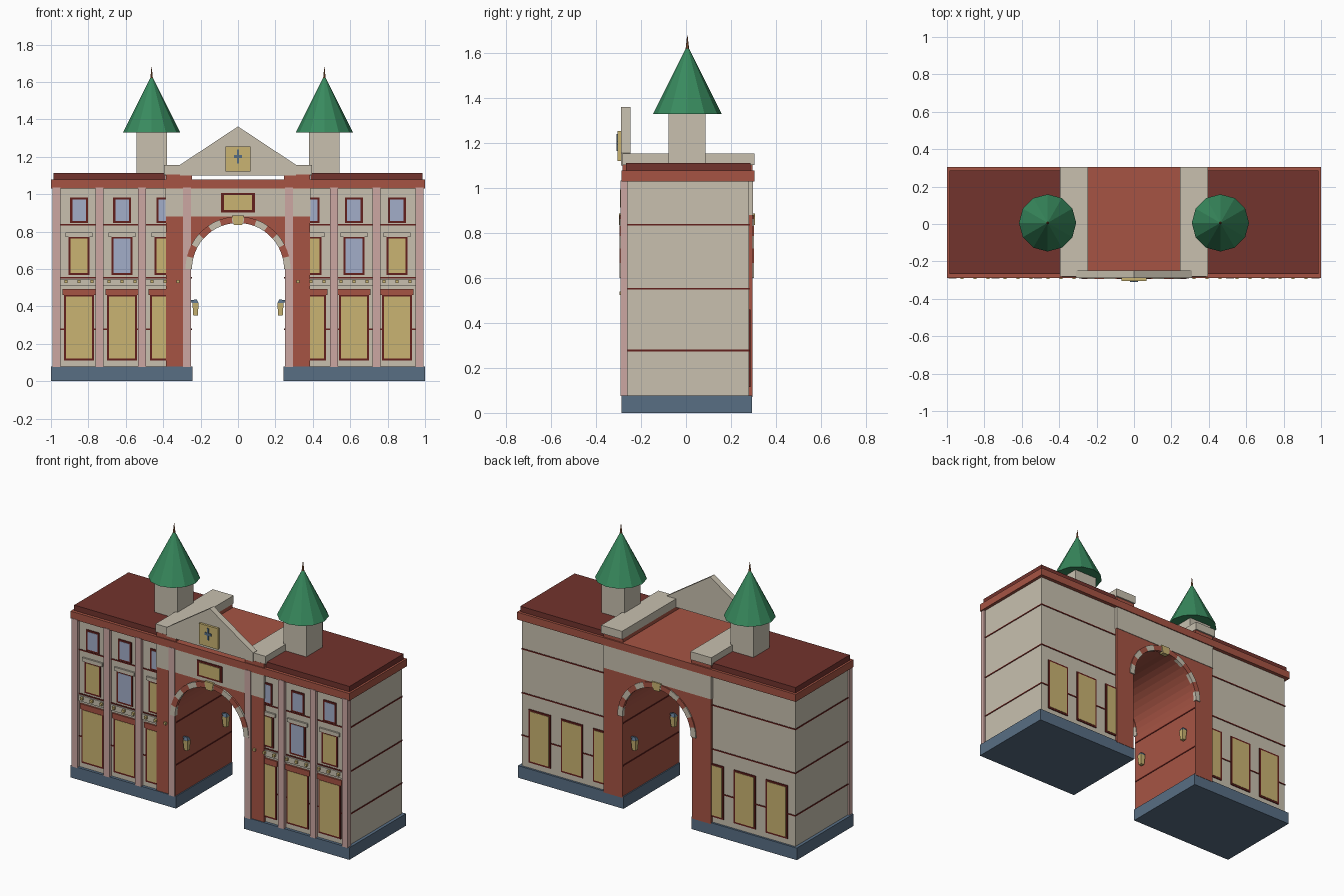
import bpy, bmesh, math
from mathutils import Matrix

if "Cube" in bpy.data.objects:
    bpy.data.objects.remove(bpy.data.objects["Cube"])


def material(name, rgb):
    lin = [((c / 255 + 0.055) / 1.055) ** 2.4 for c in rgb]
    m = bpy.data.materials.new(name)
    m.diffuse_color = (*lin, 1)
    m.use_nodes = True
    m.node_tree.nodes["Principled BSDF"].inputs["Base Color"].default_value = m.diffuse_color
    return m


BEIGE = material("beige_stone", (200, 192, 175))
PINK = material("pink_stone", (204, 167, 162))
BRICK = material("brick_red", (166, 84, 68))
ROOF = material("roof_red", (114, 51, 45))
MAROON = material("maroon_trim", (100, 32, 28))
SLATE = material("slate_blue", (88, 110, 132))
GOLD = material("gold", (202, 180, 114))
GLASS = material("glass_blue", (162, 174, 200))
GREEN = material("copper_green", (56, 138, 94))
BRONZE = material("bronze", (150, 95, 60))


def finish(name, bm, mat):
    bmesh.ops.recalc_face_normals(bm, faces=bm.faces)
    me = bpy.data.meshes.new(name)
    bm.to_mesh(me)
    bm.free()
    me.materials.append(mat)
    ob = bpy.data.objects.new(name, me)
    bpy.context.collection.objects.link(ob)
    return ob


def prism(name, pts, y0, y1, mat):
    """Extrude an xz outline along y."""
    bm = bmesh.new()
    face = bm.faces.new([bm.verts.new((x, y0, z)) for x, z in pts])
    ext = bmesh.ops.extrude_face_region(bm, geom=[face])["geom"]
    moved = [v for v in ext if isinstance(v, bmesh.types.BMVert)]
    bmesh.ops.translate(bm, verts=moved, vec=(0, y1 - y0, 0))
    return finish(name, bm, mat)


def box(name, x0, x1, y0, y1, z0, z1, mat):
    return prism(name, [(x0, z0), (x1, z0), (x1, z1), (x0, z1)], y0, y1, mat)


def cone(name, x, y, z0, z1, r0, r1, n, mat, turn=0.0):
    bm = bmesh.new()
    bmesh.ops.create_cone(bm, cap_ends=True, segments=n, radius1=r0, radius2=r1, depth=z1 - z0,
                          matrix=Matrix.Translation((x, y, (z0 + z1) / 2)) @ Matrix.Rotation(turn, 4, 'Z'))
    return finish(name, bm, mat)


def window(name, cx, z0, z1, hw, y, out, pane):
    """Thin frame plate with a slightly prouder pane."""
    box(name + "_frame", cx - hw, cx + hw, y, y + out * 0.006, z0, z1, MAROON)
    b = 0.011
    box(name + "_pane", cx - hw + b, cx + hw - b, y, y + out * 0.008, z0 + b, z1 - b, pane)


FRONT, BACK = -0.27, 0.28
COLUMNS = (0.85, 0.62, 0.39)

for s in (-1, 1):
    side = "left" if s < 0 else "right"

    def sbox(name, x0, x1, *rest):
        box(f"{side}_{name}", min(s * x0, s * x1), max(s * x0, s * x1), *rest)

    # wing body, plinth and roof
    sbox("plinth", 0.243, 1.0, -0.288, 0.293, 0, 0.078, SLATE)
    sbox("wing_wall", 0.38, 0.98, FRONT, BACK, 0.07, 1.04, BEIGE)
    sbox("wing_roof", 0.388, 0.987, -0.268, 0.287, 1.075, 1.113, ROOF)
    for z in (0.277, 0.552, 0.837):
        sbox("wall_stripe", 0.38, 0.983, FRONT - 0.003, BACK + 0.003, z - 0.004, z + 0.004, MAROON)

    # passage wall stripes
    for z in (0.277, 0.552):
        sbox("passage_stripe", 0.247, 0.26, -0.28, 0.29, z - 0.004, z + 0.004, MAROON)

    # front pilasters
    for x in (0.97, 0.74, 0.513, 0.273):
        sbox("pilaster", x - 0.021, x + 0.021, -0.291, -0.26, 0.075, 1.035, PINK)

    # balcony ledge
    sbox("ledge", 0.38, 0.98, -0.28, FRONT, 0.508, 0.546, BEIGE)

    # windows, lintels and ledge knobs
    for i, cx in enumerate(COLUMNS):
        c = s * cx
        window(side + "_ground_window", c, 0.11, 0.465, 0.08, FRONT, -1, GOLD)
        window(side + "_middle_window", c, 0.568, 0.775, 0.057, FRONT, -1, GLASS if i == 1 else GOLD)
        window(side + "_top_window", c, 0.845, 0.982, 0.047, FRONT, -1, GLASS)
        window(side + "_back_window", c, 0.115, 0.46, 0.078, BACK, 1, GOLD)
        box(side + "_ground_lintel", c - 0.088, c + 0.088, -0.281, FRONT, 0.46, 0.493, BRICK)
        box(side + "_middle_lintel", c - 0.072, c + 0.072, -0.281, FRONT, 0.772, 0.795, BEIGE)
        for dx in (-0.07, 0, 0.07):
            box(side + "_ledge_knob", c + dx - 0.008, c + dx + 0.008, -0.295, -0.27, 0.524, 0.54, GOLD)

    # parapet over each pier
    sbox("pier_cap", 0.247, 0.386, -0.283, 0.295, 1.07, 1.105, BRICK)
    sbox("parapet", 0.245, 0.395, -0.282, 0.305, 1.103, 1.155, BEIGE)

    # tower
    tx = s * 0.462
    box(side + "_tower", tx - 0.082, tx + 0.082, -0.077, 0.087, 1.1, 1.336, BEIGE)
    cone(side + "_tower_roof", tx, 0.006, 1.33, 1.635, 0.153, 0.0, 12, GREEN)
    cone(side + "_finial", tx, 0.006, 1.61, 1.68, 0.009, 0.001, 6, BRONZE)

    # passage lanterns
    for y in (-0.2, 0.2):
        lx = s * 0.227
        cone(side + "_lantern", lx, y, 0.352, 0.418, 0.017, 0.024, 4, GOLD, math.pi / 4)
        cone(side + "_lantern_cap", lx, y, 0.416, 0.436, 0.024, 0.01, 4, SLATE, math.pi / 4)
        sbox("lantern_bracket", 0.225, 0.255, y - 0.006, y + 0.006, 0.422, 0.434, SLATE)

# arched gate block
R, SPRING = 0.25, 0.6
arc = [(R * math.cos(math.pi * k / 20), SPRING + R * math.sin(math.pi * k / 20)) for k in range(21)]
outline = [(-0.386, 0.07), (-0.386, 1.035), (0.386, 1.035), (0.386, 0.07), (R, 0.07)] + arc + [(-R, 0.07)]
prism("gate_block", outline, -0.283, 0.295, BRICK)

# beige bands above the arch, front and back
box("front_band", -0.388, 0.388, -0.286, -0.26, 0.88, 1.035, BEIGE)
box("back_band", -0.388, 0.388, 0.27, 0.298, 0.88, 1.035, BEIGE)

# cornice round the whole building
box("cornice", -1.0, 1.0, -0.288, 0.304, 1.03, 1.078, BRICK)

# arch stones and keystones
N = 13
for face, y0, y1 in (("front", -0.295, -0.27), ("back", 0.28, 0.302)):
    for k in range(N):
        a0, a1 = math.pi * k / N, math.pi * (k + 1) / N
        am = (a0 + a1) / 2
        pts = [(r * math.cos(a), SPRING + r * math.sin(a))
               for r, a in ((0.246, a0), (0.246, am), (0.246, a1), (0.281, a1), (0.281, am), (0.281, a0))]
        prism(face + "_arch_stone", pts, y0, y1, BRICK if k % 2 else BEIGE)
    grow = 0.004
    prism(face + "_keystone", [(-0.022, 0.835), (0.022, 0.835), (0.032, 0.887), (-0.032, 0.887)],
          y0 - grow, y1 + grow, GOLD)

# plaque above the arch
box("plaque_frame", -0.09, 0.09, -0.291, -0.28, 0.903, 1.007, MAROON)
box("plaque", -0.074, 0.074, -0.294, -0.28, 0.915, 0.995, GOLD)

# pediment with clock
prism("pediment", [(-0.31, 1.1), (0.31, 1.1), (0.31, 1.157), (0, 1.362), (-0.31, 1.157)], -0.289, -0.248, BEIGE)
box("clock_face", -0.068, 0.068, -0.304, -0.285, 1.12, 1.255, GOLD)
box("clock_hand_long", -0.006, 0.006, -0.31, -0.3, 1.165, 1.24, SLATE)
box("clock_hand_short", -0.022, 0.022, -0.31, -0.3, 1.194, 1.21, SLATE)
